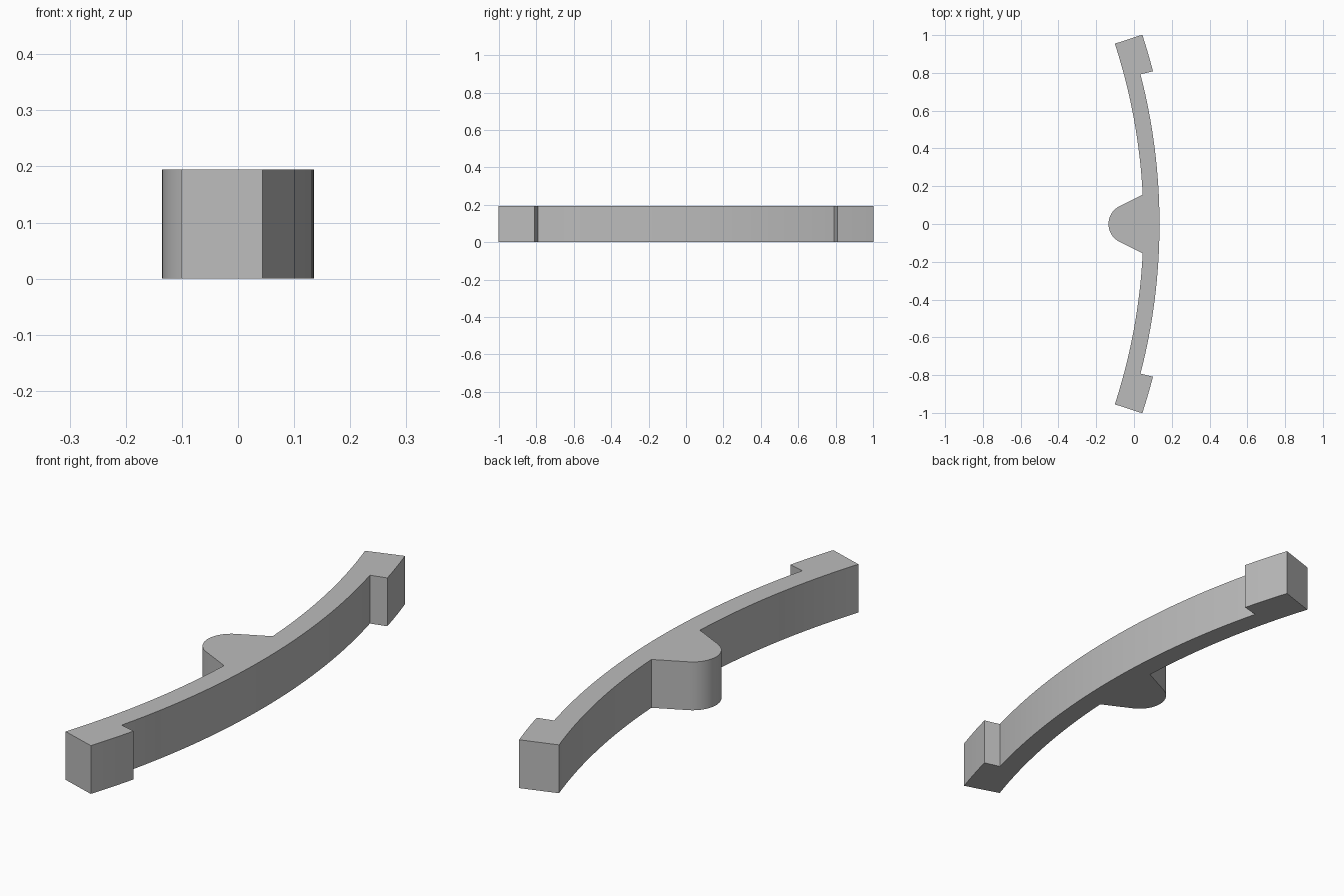
import bpy
import bmesh
from math import sin, cos, atan2, acos, hypot, pi

cube = bpy.data.objects.get("Cube")
if cube:
    bpy.data.objects.remove(cube, do_unlink=True)

HEIGHT = 0.195
CENTRE_X = -3.035              # shared centre of the bow's arcs
R_IN, R_OUT, R_LUG = 3.085, 3.17, 3.238
A_END, A_LUG = 0.3146, 0.2525  # angles of the bow ends and lug shoulders
NOSE_X, NOSE_R = -0.03, 0.105  # rounded middle bump
ROOT_Y = 0.155


def arc(cx, r, a0, a1, steps):
    """Points along an arc, both ends included."""
    angles = [a0 + (a1 - a0) * i / steps for i in range(steps + 1)]
    return [(cx + r * cos(a), r * sin(a)) for a in angles]


# Where the straight flanks of the bump leave the bow and touch the nose
root_angle = atan2(ROOT_Y, R_IN)
root_x = CENTRE_X + R_IN * cos(root_angle)
dx = root_x - NOSE_X
tangent = atan2(ROOT_Y, dx) + acos(NOSE_R / hypot(dx, ROOT_Y))

# Closed outline: end lugs, outer face, inner face and bump
outline = (
    arc(CENTRE_X, R_LUG, -A_END, -A_LUG, 3)
    + arc(CENTRE_X, R_OUT, -A_LUG, A_LUG, 32)
    + arc(CENTRE_X, R_LUG, A_LUG, A_END, 3)
    + arc(CENTRE_X, R_IN, A_END, root_angle, 16)
    + arc(NOSE_X, NOSE_R, tangent, 2 * pi - tangent, 20)
    + arc(CENTRE_X, R_IN, -root_angle, -A_END, 16)
)

# Extrude the outline upward
bm = bmesh.new()
base = bm.faces.new([bm.verts.new((x, y, 0)) for x, y in outline])
top = bmesh.ops.extrude_face_region(bm, geom=[base], use_keep_orig=True)
for v in top["geom"]:
    if isinstance(v, bmesh.types.BMVert):
        v.co.z = HEIGHT
bmesh.ops.recalc_face_normals(bm, faces=bm.faces)
mesh = bpy.data.meshes.new("curved_handle")
bm.to_mesh(mesh)
bm.free()
handle = bpy.data.objects.new("curved_handle", mesh)
bpy.context.collection.objects.link(handle)

# Plain grey finish
grey = bpy.data.materials.new("plain_grey")
grey.use_nodes = True
colour = (0.5, 0.5, 0.5, 1)
grey.diffuse_color = colour
grey.node_tree.nodes["Principled BSDF"].inputs["Base Color"].default_value = colour
mesh.materials.append(grey)

# Soft arcs, crisp corners
bpy.ops.object.select_all(action="DESELECT")
handle.select_set(True)
bpy.context.view_layer.objects.active = handle
bpy.ops.object.shade_smooth_by_angle(angle=pi / 9)
